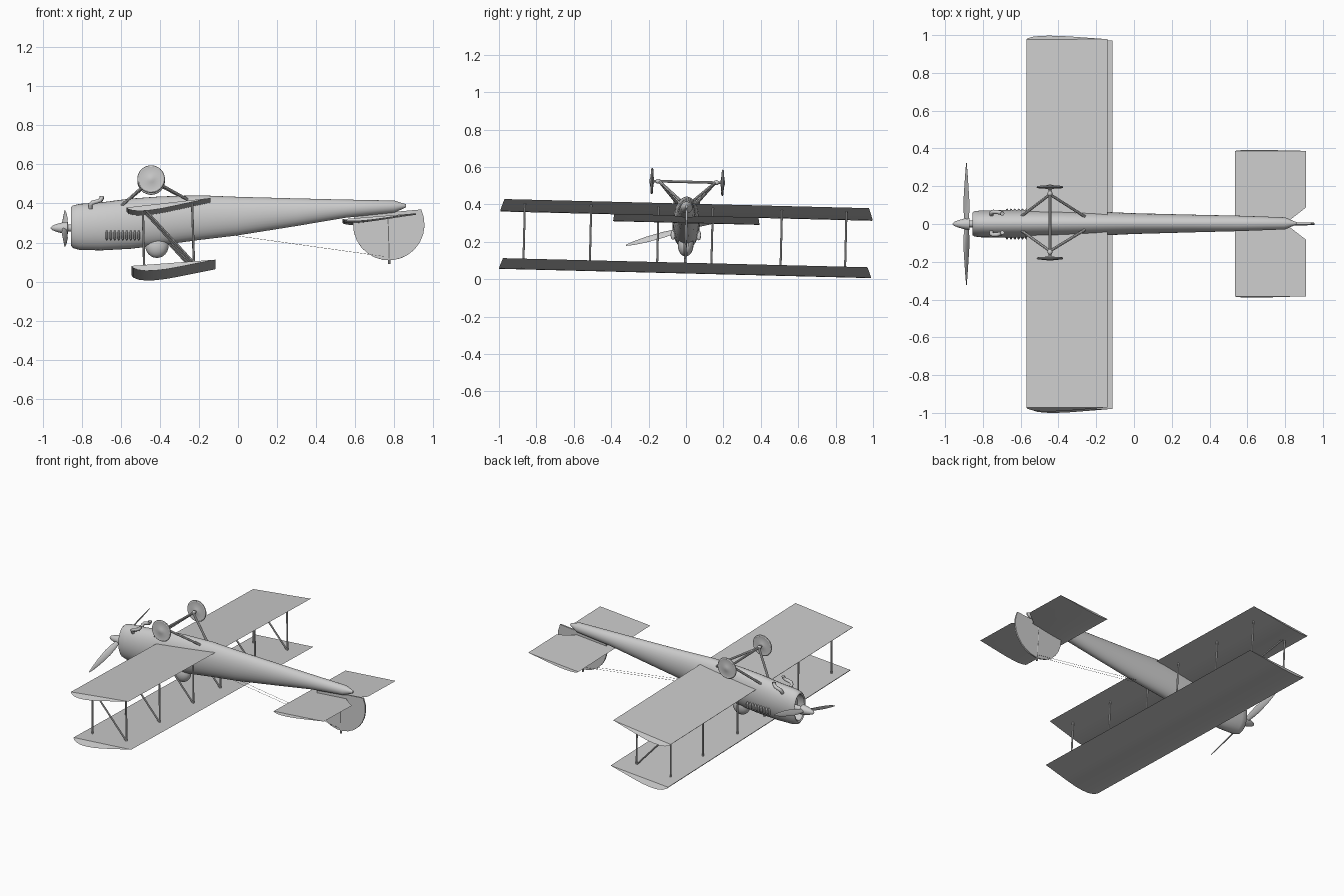
import bpy
import bmesh
import math
from mathutils import Matrix, Vector

cube = bpy.data.objects.get("Cube")
if cube:
    bpy.data.objects.remove(cube, do_unlink=True)

# Single flat colour
grey = bpy.data.materials.new("light_grey")
COLOUR = (0.6, 0.6, 0.6, 1.0)
grey.diffuse_color = COLOUR
grey.use_nodes = True
grey.node_tree.nodes["Principled BSDF"].inputs["Base Color"].default_value = COLOUR

# The whole aircraft leans slightly to one side
LEAN = (Matrix.Translation((0, 0, 0.25)) @ Matrix.Rotation(-0.025, 4, 'X')
        @ Matrix.Translation((0, 0, -0.25)))


def add_object(name, data):
    obj = bpy.data.objects.new(name, data)
    bpy.context.collection.objects.link(obj)
    data.materials.append(grey)
    obj.matrix_world = LEAN
    return obj


def finish(name, bm, angle=35):
    bmesh.ops.recalc_face_normals(bm, faces=bm.faces)
    mesh = bpy.data.meshes.new(name)
    bm.to_mesh(mesh)
    bm.free()
    mesh.shade_smooth()
    mesh.set_sharp_from_angle(angle=math.radians(angle))
    return add_object(name, mesh)


def loft(bm, rings):
    """Bridge closed rings of points and cap both ends."""
    rows = [[bm.verts.new(p) for p in ring] for ring in rings]
    n = len(rows[0])
    for a, b in zip(rows, rows[1:]):
        for i in range(n):
            j = (i + 1) % n
            bm.faces.new((a[i], a[j], b[j], b[i]))
    bm.faces.new(rows[0])
    bm.faces.new(rows[-1])


def lathe(bm, a, b, profile, n=12):
    """Turn (fraction, radius) pairs around the line from a to b."""
    a, b = Vector(a), Vector(b)
    d = b - a
    u = d.orthogonal().normalized()
    v = d.normalized().cross(u)
    angles = [2 * math.pi * i / n for i in range(n)]
    loft(bm, [[a + d * t + r * (u * math.cos(k) + v * math.sin(k)) for k in angles]
              for t, r in profile])


def rod(bm, a, b, r, n=8):
    lathe(bm, a, b, [(0, r), (1, r)], n)


def blob(bm, centre, scale, segments=16, rings=10):
    bmesh.ops.create_uvsphere(bm, u_segments=segments, v_segments=rings, radius=1,
                              matrix=Matrix.Translation(centre) @ Matrix.Diagonal((*scale, 1)))


# Fuselage: x, bottom, top, half width; the first rings form the open cowl
SECTIONS = [(-0.80, 0.20, 0.365, 0.05), (-0.85, 0.195, 0.37, 0.052),
            (-0.855, 0.185, 0.38, 0.06), (-0.845, 0.172, 0.39, 0.067),
            (-0.81, 0.162, 0.398, 0.071), (-0.70, 0.160, 0.406, 0.073),
            (-0.55, 0.168, 0.425, 0.072), (-0.40, 0.186, 0.436, 0.070),
            (-0.20, 0.213, 0.442, 0.064), (0.0, 0.237, 0.434, 0.055),
            (0.30, 0.285, 0.426, 0.047), (0.55, 0.327, 0.420, 0.041),
            (0.80, 0.353, 0.415, 0.032), (0.86, 0.380, 0.396, 0.006)]
bm = bmesh.new()
loft(bm, [[(x, hw * math.cos(k), (lo + hi) / 2 + (hi - lo) / 2 * math.sin(k))
           for k in [2 * math.pi * i / 32 for i in range(32)]]
          for x, lo, hi, hw in SECTIONS])
finish("fuselage", bm, 40)

# Rounded headrest beneath the fuselage
bm = bmesh.new()
blob(bm, (-0.415, 0, 0.185), (0.06, 0.042, 0.064), 20, 12)
finish("headrest", bm)

# Wings and tailplane: flat upper face, curved lower face
BELLY = [(0, 0), (0.02, 0.35), (0.08, 0.72), (0.17, 0.94), (0.28, 1.0),
         (0.42, 0.92), (0.6, 0.66), (0.8, 0.33), (1, 0)]


def wing(name, stations, z_le, z_te, depth, flare):
    """stations: (y, leading x, trailing x, fraction of full chord)."""
    bm = bmesh.new()
    rings = []
    for i, (y, x0, x1, part) in enumerate(stations):
        side = {0: -1, len(stations) - 1: 1}.get(i, 0)
        outline = BELLY + [(0.7, 0), (0.35, 0)]
        rings.append([(x0 + (x1 - x0) * t, y + side * flare * d,
                       z_le + (z_te - z_le) * t * part - depth * d) for t, d in outline])
    loft(bm, rings)
    return finish(name, bm, 30)


wing("upper_wing", [(-0.975, -0.57, -0.14, 1), (0.975, -0.57, -0.14, 1)],
     0.355, 0.404, 0.028, 0.02)
wing("lower_wing", [(-0.975, -0.545, -0.115, 1), (0.975, -0.545, -0.115, 1)],
     0.056, 0.088, 0.033, 0.02)
wing("tailplane", [(-0.385, 0.535, 0.91, 1), (-0.085, 0.535, 0.91, 1),
                   (-0.015, 0.535, 0.82, 0.76), (0.015, 0.535, 0.82, 0.76),
                   (0.085, 0.535, 0.91, 1), (0.385, 0.535, 0.91, 1)],
     0.31, 0.34, 0.016, 0.006)

# Rounded rudder, with its post and skid
bm = bmesh.new()
arc = [math.radians(165 + 220 * i / 16) for i in range(17)]
loft(bm, [[(0.772 + 0.183 * math.cos(k), y, 0.292 + 0.183 * math.sin(k)) for k in arc]
          for y in (-0.005, 0.005)])
finish("rudder", bm)
bm = bmesh.new()
rod(bm, (0.768, 0, 0.33), (0.775, 0, 0.09), 0.006)
rod(bm, (0.66, 0, 0.14), (0.78, 0, 0.14), 0.002, 6)
finish("rudder_post", bm)

# Thin control wires to the rudder
bm = bmesh.new()
for s in (-1, 1):
    rod(bm, (-0.01, s * 0.015, 0.235), (0.775, s * 0.012, 0.125), 0.0008, 4)
finish("control_wires", bm)

# N-shaped strut frames between the wings
bm = bmesh.new()
for y in (-0.865, -0.51, -0.15, 0.14, 0.51, 0.855):
    front_top, front_low = (-0.487, y, 0.36), (-0.48, y, 0.055)
    rear_top, rear_low = (-0.235, y, 0.39), (-0.225, y, 0.075)
    for a, b in ((front_top, front_low), (rear_top, rear_low), (front_top, rear_low)):
        rod(bm, a, b, 0.0055)
finish("wing_struts", bm)

# Undercarriage: axle, V legs and two disc wheels
bm = bmesh.new()
rod(bm, (-0.445, -0.19, 0.52), (-0.445, 0.19, 0.52), 0.007)
for s in (-1, 1):
    for x, z in ((-0.60, 0.385), (-0.26, 0.42)):
        rod(bm, (-0.445, s * 0.15, 0.52), (x, s * 0.035, z), 0.0075)
    blob(bm, (-0.445, s * 0.155, 0.52), (0.013, 0.016, 0.013), 10, 6)
finish("undercarriage", bm)
WHEEL = [(0.0, 0.010), (0.1, 0.018), (0.3, 0.058), (0.25, 0.063), (0.35, 0.069),
         (0.5, 0.071), (0.65, 0.069), (0.75, 0.063), (0.7, 0.058), (0.9, 0.018), (1.0, 0.010)]
for name, s in (("front_side_wheel", -1), ("back_side_wheel", 1)):
    bm = bmesh.new()
    lathe(bm, (-0.445, s * 0.177, 0.52), (-0.445, s * 0.201, 0.52), WHEEL, 28)
    finish(name, bm)

# Spinner and shaft
bm = bmesh.new()
lathe(bm, (-0.96, 0, 0.275), (-0.79, 0, 0.275),
      [(0, 0.002), (0.06, 0.012), (0.2, 0.021), (0.38, 0.029), (0.52, 0.032),
       (0.53, 0.018), (1, 0.018)], 20)
finish("spinner", bm)

# Two twisted propeller blades: distance, chord, pitch in degrees, thickness
BLADE = [(0.01, 0.022, 60, 0.016), (0.06, 0.036, 55, 0.012), (0.13, 0.044, 45, 0.009),
         (0.22, 0.036, 34, 0.007), (0.29, 0.022, 27, 0.005), (0.335, 0.006, 24, 0.003)]
bm = bmesh.new()
for s in (-1, 1):
    along = s * Vector((0, 0.955, 0.297))
    across = Vector((1, 0, 0)).cross(along)
    rings = []
    for r, chord, pitch, thick in BLADE:
        p = math.radians(pitch)
        c = across * math.cos(p) + Vector((1, 0, 0)) * math.sin(p)
        t = along.cross(c)
        rings.append([Vector((-0.887, 0, 0.272)) + along * r
                      + c * chord / 2 * math.cos(k) + t * thick / 2 * math.sin(k)
                      for k in [math.pi * i / 5 for i in range(10)]])
    loft(bm, rings)
finish("propeller", bm)

# Row of small engine stubs along each side
bm = bmesh.new()
for s in (-1, 1):
    for i in range(9):
        blob(bm, (-0.672 + 0.0205 * i, s * 0.069, 0.235), (0.0075, 0.013, 0.026), 10, 8)
finish("engine_stubs", bm)

# Bent exhaust pipes on the cowl
for name, s in (("front_side_exhaust", -1), ("back_side_exhaust", 1)):
    curve = bpy.data.curves.new(name, 'CURVE')
    curve.dimensions = '3D'
    curve.bevel_depth = 0.011
    curve.bevel_resolution = 3
    curve.use_fill_caps = True
    spline = curve.splines.new('POLY')
    path = [(-0.755, 0.045, 0.375), (-0.755, 0.056, 0.393), (-0.745, 0.061, 0.403),
            (-0.725, 0.060, 0.408), (-0.708, 0.056, 0.413), (-0.698, 0.052, 0.425),
            (-0.697, 0.050, 0.435)]
    spline.points.add(len(path) - 1)
    for point, (x, y, z) in zip(spline.points, path):
        point.co = (x, s * y, z, 1)
    spline.use_smooth = True
    add_object(name, curve)
